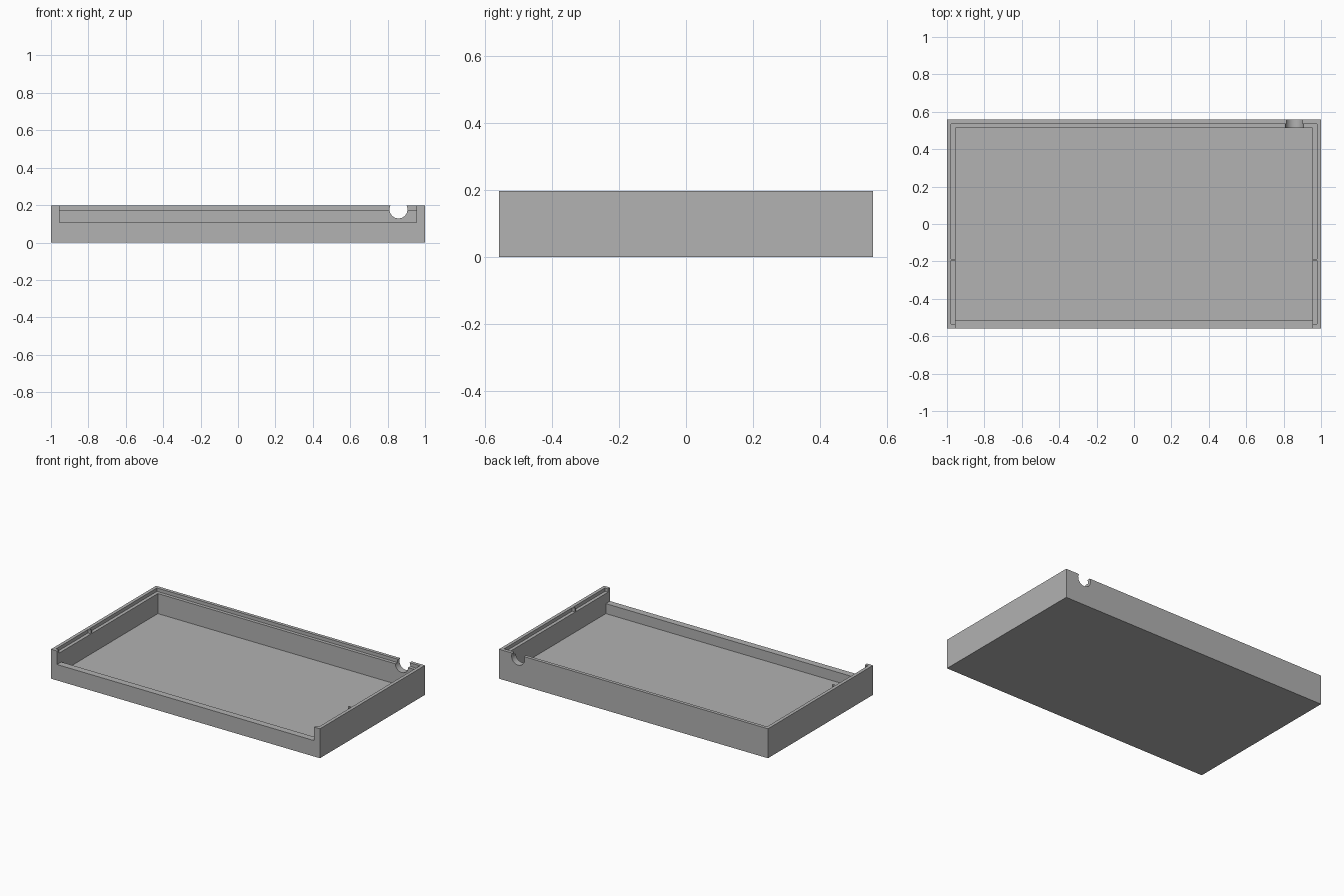
import bpy
import math

cube = bpy.data.objects.get("Cube")
if cube:
    bpy.data.objects.remove(cube, do_unlink=True)

# Overall half sizes, heights and wall thickness
HX, HY, H = 1.0, 0.558, 0.198
WALL = 0.045
STEP = WALL / 2
FLOOR_Z, LIP_Z, LEDGE_Z = 0.04, 0.107, 0.175
OVER = 0.3

grey = bpy.data.materials.new("plain_grey")
grey.use_nodes = True
colour = (0.445, 0.445, 0.445, 1)
grey.diffuse_color = colour
grey.node_tree.nodes["Principled BSDF"].inputs["Base Color"].default_value = colour


def box(name, low, high):
    """Box between two opposite corners."""
    centre = [(a + b) / 2 for a, b in zip(low, high)]
    bpy.ops.mesh.primitive_cube_add(size=1, location=centre)
    ob = bpy.context.object
    ob.name = name
    ob.scale = [b - a for a, b in zip(low, high)]
    bpy.ops.object.transform_apply(location=True, rotation=True, scale=True)
    ob.data.materials.append(grey)
    return ob


def carve(target, cutter):
    """Subtract the cutter from the target, then discard it."""
    cutter.hide_render = True
    mod = target.modifiers.new("cut", "BOOLEAN")
    mod.operation = "DIFFERENCE"
    mod.solver = "EXACT"
    mod.object = cutter
    bpy.context.view_layer.objects.active = target
    bpy.ops.object.modifier_apply(modifier=mod.name)
    bpy.data.objects.remove(cutter, do_unlink=True)


# Tray body
tray = box("tray", (-HX, -HY, 0), (HX, HY, H))

# Inner cavity
ix, iy = HX - WALL, HY - WALL
carve(tray, box("cavity_cutter", (-ix, -iy, FLOOR_Z), (ix, iy, OVER)))

# Stepped ledge inside the rim
lx, ly = HX - STEP, HY - STEP
carve(tray, box("ledge_cutter", (-lx, -ly, LEDGE_Z), (lx, ly, OVER)))

# Lowered front wall
carve(tray, box("front_cutter", (-ix, -HY - 0.1, LIP_Z), (ix, -iy + 0.02, OVER)))

# Round cable notch in the back wall
bpy.ops.mesh.primitive_cylinder_add(
    vertices=48, radius=0.048, depth=0.2,
    location=(0.858, HY, 0.177), rotation=(math.pi / 2, 0, 0))
notch = bpy.context.object
notch.data.materials.append(grey)
carve(tray, notch)

# Smooth notch, crisp edges elsewhere
bpy.ops.object.select_all(action="DESELECT")
tray.select_set(True)
bpy.context.view_layer.objects.active = tray
bpy.ops.object.shade_smooth_by_angle(angle=math.radians(30))

# Small stop rib on each side ledge
for name, x0, x1 in (("right_rib", -lx, -ix), ("left_rib", ix, lx)):
    box(name, (x0, -0.196, LEDGE_Z), (x1, -0.187, H))
